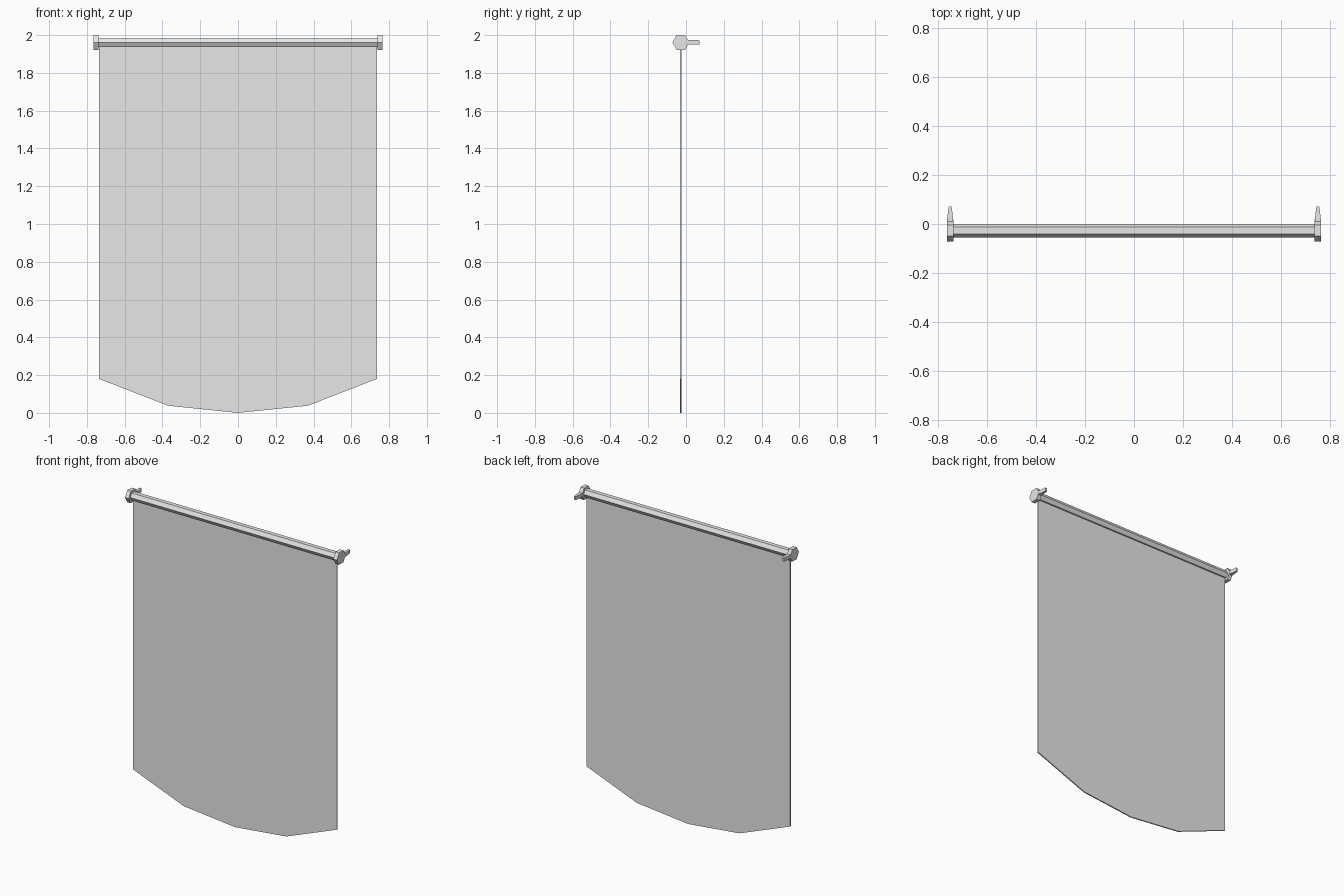
import bpy, bmesh
from math import radians, cos, sin
from mathutils import Vector

cube = bpy.data.objects.get("Cube")
if cube:
    bpy.data.objects.remove(cube, do_unlink=True)

AXIS_Y, AXIS_Z = -0.027, 1.961   # centre line of the rod
HALF_WIDTH = 0.735

grey = bpy.data.materials.new("plain grey")
grey.use_nodes = True
grey.diffuse_color = (0.8, 0.8, 0.8, 1)
grey.node_tree.nodes["Principled BSDF"].inputs["Base Color"].default_value = (0.8, 0.8, 0.8, 1)


def loft(name, rings):
    """Join matching rings of points into a closed flat-faced solid."""
    bm = bmesh.new()
    loops = [[bm.verts.new(p) for p in ring] for ring in rings]
    n = len(loops[0])
    for a, b in zip(loops, loops[1:]):
        for i in range(n):
            j = (i + 1) % n
            bm.faces.new((a[i], a[j], b[j], b[i]))
    bm.faces.new(loops[0])
    bm.faces.new(loops[-1])
    bmesh.ops.recalc_face_normals(bm, faces=bm.faces)
    mesh = bpy.data.meshes.new(name)
    bm.to_mesh(mesh)
    bm.free()
    mesh.materials.append(grey)
    obj = bpy.data.objects.new(name, mesh)
    bpy.context.collection.objects.link(obj)
    return obj


def hexagon(x, radius):
    angles = [radians(60 * i) for i in range(6)]
    return [Vector((x, AXIS_Y + radius * cos(a), AXIS_Z + radius * sin(a))) for a in angles]


def rectangle(x, y, half_x, half_z):
    corners = [(-1, -1), (1, -1), (1, 1), (-1, 1)]
    return [Vector((x + sx * half_x, y, AXIS_Z + sz * half_z)) for sx, sz in corners]


# Hanging cloth with a pointed, curved lower edge
edge = [(-HALF_WIDTH, 0.18), (-0.37, 0.038), (0, 0), (0.37, 0.038), (HALF_WIDTH, 0.18)]
outline = edge + [(HALF_WIDTH, AXIS_Z), (-HALF_WIDTH, AXIS_Z)]
loft("cloth", [[Vector((x, AXIS_Y + d, z)) for x, z in outline] for d in (-0.004, 0.004)])

# Six-sided rod
loft("rod", [hexagon(x, 0.028) for x in (-0.74, 0.74)])

# End caps and tapered wall pegs
for side, s in (("left", 1), ("right", -1)):
    loft(side + "_end_cap", [hexagon(s * x, 0.045) for x in (0.738, 0.764)])
    loft(side + "_wall_peg", [
        rectangle(s * 0.751, 0.0, 0.012, 0.012),
        rectangle(s * 0.751, 0.02, 0.012, 0.012),
        rectangle(s * 0.751, 0.066, 0.007, 0.012),
        rectangle(s * 0.751, 0.072, 0.005, 0.011),
    ])
